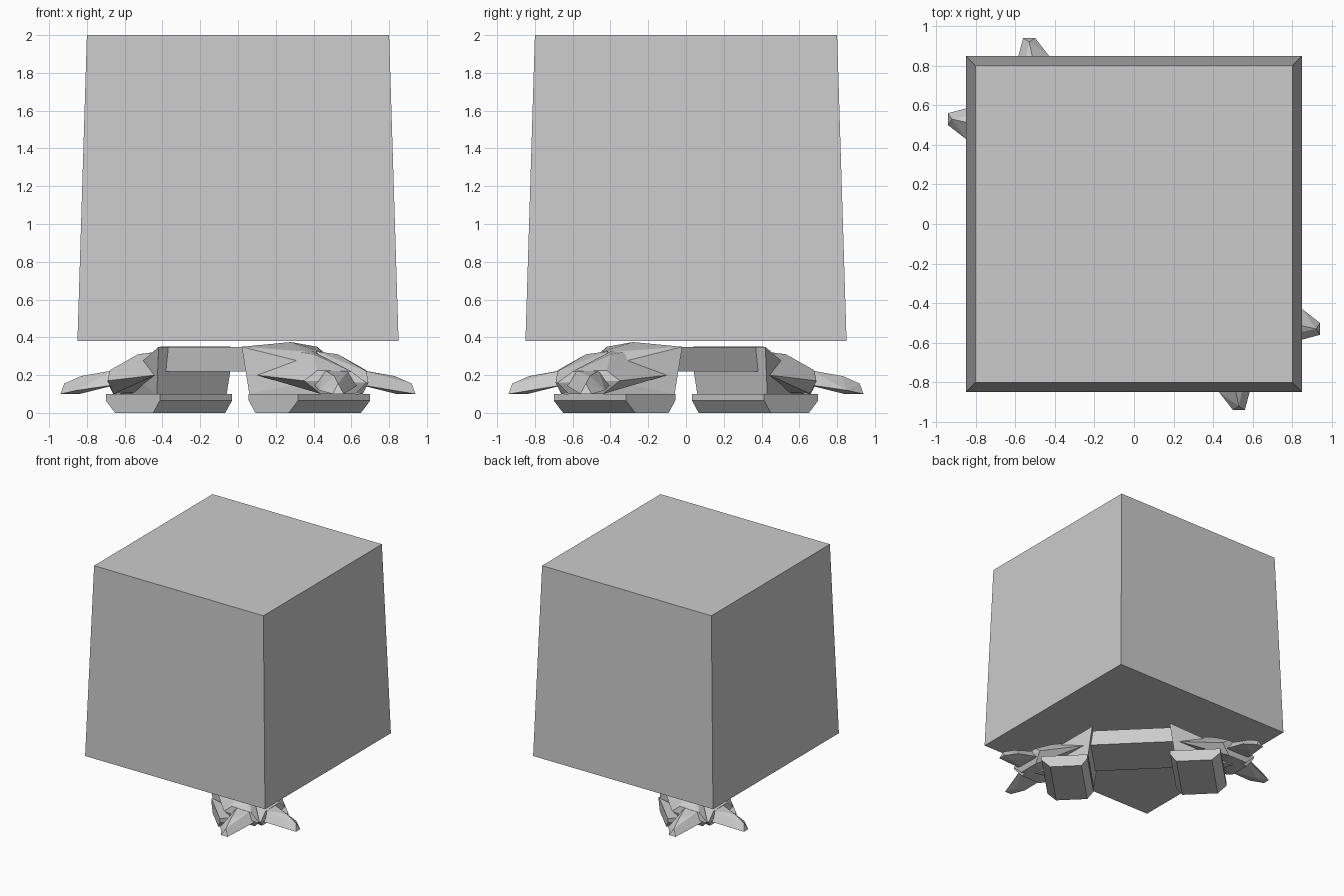
import bpy, bmesh

if "Cube" in bpy.data.objects:
    bpy.data.objects.remove(bpy.data.objects["Cube"])


def hull(name, pts):
    """Flat-faced convex solid around a few corner points."""
    bm = bmesh.new()
    for p in pts:
        bm.verts.new(p)
    res = bmesh.ops.convex_hull(bm, input=bm.verts)
    junk = [g for g in set(res["geom_interior"] + res["geom_unused"])
            if isinstance(g, bmesh.types.BMVert)]
    bmesh.ops.delete(bm, geom=junk, context='VERTS')
    bmesh.ops.dissolve_limit(bm, angle_limit=0.02, verts=bm.verts, edges=bm.edges)
    bmesh.ops.recalc_face_normals(bm, faces=bm.faces)
    me = bpy.data.meshes.new(name)
    bm.to_mesh(me)
    bm.free()
    ob = bpy.data.objects.new(name, me)
    bpy.context.collection.objects.link(ob)
    return ob


def both(pts):
    """Mirror points across the foot's diagonal."""
    return pts + [(b, a, z) for a, b, z in pts]


def diag(s, t, z):
    """Along-foot and across-foot distances to foot axes."""
    return ((s + t) * 0.7071, (s - t) * 0.7071, z)


# Large tapered block
hull("block", [(x * r, y * r, z) for r, z in ((0.85, 0.38), (0.80, 2.0))
               for x in (-1, 1) for y in (-1, 1)])

# Bar joining the feet
hull("crossbar", [(x, -y, z) for x, y, z in
                  [diag(s, t, z) for s in (-0.36, 0.36)
                   for t in (-0.21, 0.21) for z in (0.22, 0.35)]])

# Two feet at opposite corners, each with two clawed toes
for side, sign, peak, heel in (("front", 1, 0.375, 0.35), ("back", -1, 0.352, 0.315)):
    def place(pts):
        return [(a * sign, -b * sign, z) for a, b, z in pts]

    # Sole pad, narrowing towards the ground at heel and toe
    hull(side + "_sole", place(
        [diag(s, t, z) for t in (-0.27, 0.27) for s, z in
         ((heel, 0.1), (heel, 0.065), (heel + 0.05, 0),
          (0.65, 0), (0.72, 0.065), (0.72, 0.1))]))

    # Ankle and instep
    hull(side + "_instep", place(both(
        [(0.06, 0.43, 0.10), (0.02, 0.42, 0.35), (0.28, 0.28, peak),
         (0.44, 0.36, 0.325), (0.56, 0.56, 0.10), (0.58, 0.58, 0.21)])))

    for k, toe in enumerate(("right_toe", "left_toe")):
        def toe_place(pts):
            return place([(b, a, z) for a, b, z in pts] if k else pts)

        # Knuckle
        hull(f"{side}_{toe}_knuckle", toe_place(
            [(0.30, 0.20, 0.34), (0.42, 0.40, 0.325), (0.53, 0.40, 0.31),
             (0.44, 0.10, 0.20), (0.40, 0.60, 0.12), (0.68, 0.42, 0.225),
             (0.68, 0.60, 0.22), (0.69, 0.35, 0.17), (0.69, 0.68, 0.16),
             (0.66, 0.44, 0.10), (0.66, 0.62, 0.10)]))

        # Claw
        hull(f"{side}_{toe}_claw", toe_place(
            [(0.64, 0.40, 0.15), (0.64, 0.64, 0.15), (0.66, 0.46, 0.225),
             (0.68, 0.58, 0.22), (0.85, 0.43, 0.12), (0.85, 0.58, 0.12),
             (0.83, 0.51, 0.195), (0.84, 0.52, 0.10), (0.94, 0.50, 0.10),
             (0.94, 0.56, 0.10), (0.92, 0.53, 0.155)]))
